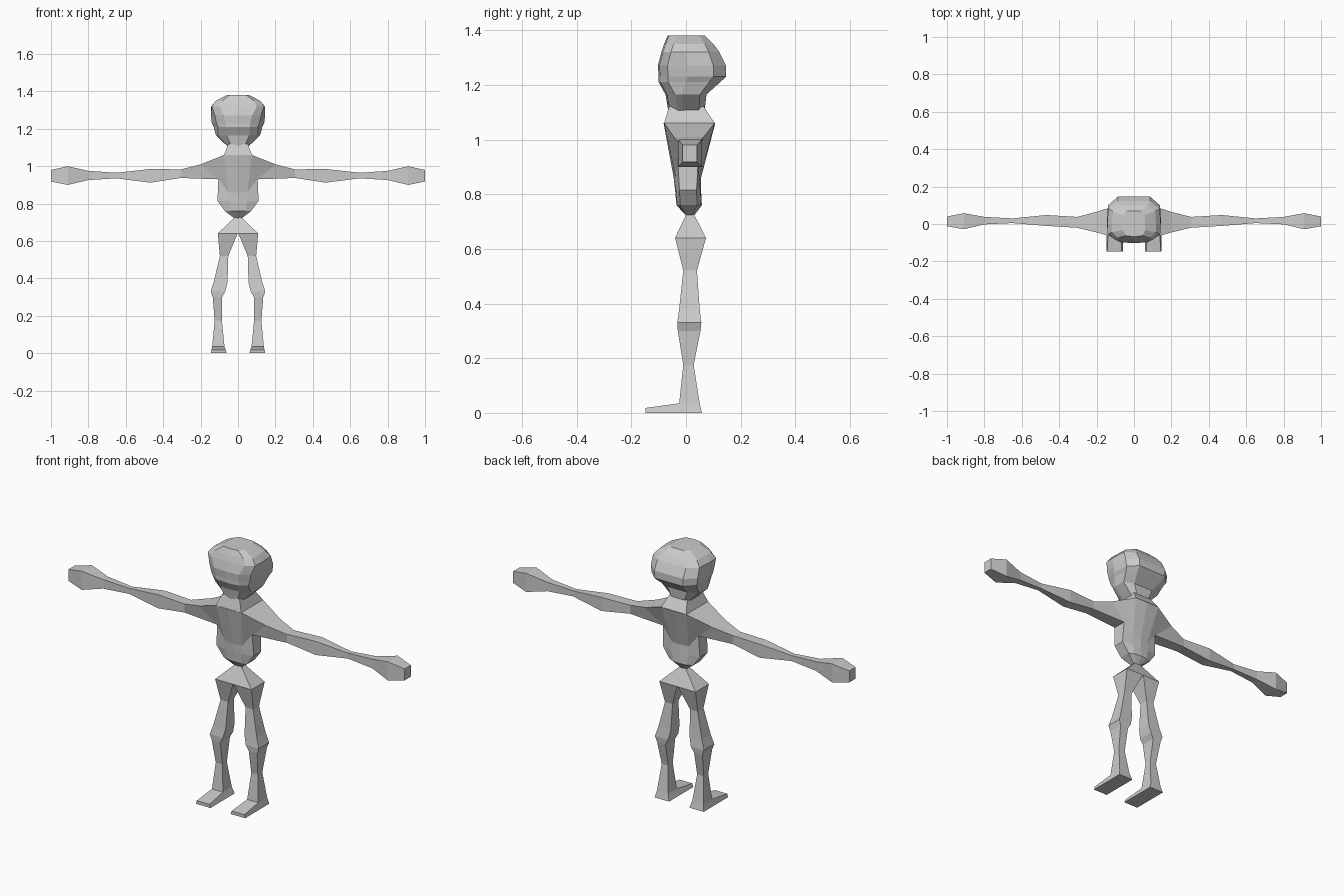
import bpy, bmesh

if "Cube" in bpy.data.objects:
    bpy.data.objects.remove(bpy.data.objects["Cube"])

grey = bpy.data.materials.new("plain grey")
grey.diffuse_color = (0.6, 0.6, 0.6, 1)
grey.use_nodes = True
grey.node_tree.nodes["Principled BSDF"].inputs["Base Color"].default_value = grey.diffuse_color


def loft(name, rings, cap_start=True, cap_end=True, mirror=False):
    """Skin matching point rings; coincident points are shared."""
    bm = bmesh.new()
    seen, used = {}, set()

    def vert(p):
        k = tuple(round(c, 5) for c in p)
        if k not in seen:
            seen[k] = bm.verts.new(k)
        return seen[k]

    def face(points):
        vs = list(dict.fromkeys(vert(p) for p in points))
        if len(vs) > 2 and frozenset(vs) not in used:
            used.add(frozenset(vs))
            bm.faces.new(vs)

    for a, b in zip(rings, rings[1:]):
        for i in range(len(a)):
            j = (i + 1) % len(a)
            face((a[i], a[j], b[j], b[i]))
    if cap_start:
        face(rings[0][::-1])
    if cap_end:
        face(rings[-1])
    bmesh.ops.recalc_face_normals(bm, faces=bm.faces)
    me = bpy.data.meshes.new(name)
    bm.to_mesh(me)
    bm.free()
    me.materials.append(grey)
    ob = bpy.data.objects.new(name, me)
    bpy.context.collection.objects.link(ob)
    if mirror:
        ob.modifiers.new("mirror", 'MIRROR')
    return ob


def both(half):
    """Close a right-hand half outline (front to back) with its reflection."""
    return half + [(-x, y, z) for x, y, z in reversed(half)]


def flat_box(z, x0, x1, y0, y1):
    return [(x0, y0, z), (x1, y0, z), (x1, y1, z), (x0, y1, z)]


# Head: bulging back, flat face, recessed temples
def head_ring(z, w, face_w, yf, yb, temple, back_w):
    return both([(0, yf, z), (face_w, yf + .006, z), (w * temple, yf + .035, z),
                 (w, (yf + yb) / 2 - .015, z), (w * .96, yb * .68, z),
                 (back_w, yb, z), (0, yb, z)])


loft("head", [head_ring(*r) for r in (
    (1.105, .055, .035, -.065, .068, 1, .035),
    (1.165, .118, .06, -.075, .075, .9, .06),
    (1.21, .130, .065, -.10, .125, .82, .08),
    (1.23, .140, .065, -.10, .147, .82, .085),
    (1.27, .145, .075, -.103, .147, .85, .085),
    (1.32, .143, .10, -.09, .122, .98, .085),
    (1.35, .118, .085, -.08, .10, 1, .07),
    (1.38, .060, .045, -.068, .07, 1, .04))])

# Neck flaring into the collar
loft("neck", [flat_box(1.12, -.052, .052, -.062, .065),
              flat_box(1.06, -.075, .075, -.08, .105)])

# Torso: collar, shoulders, armpits, belly, waist
collar = [(0, -.082, 1.06), (.075, -.08, 1.06), (.075, -.08, 1.06),
          (.075, .105, 1.06), (.075, .105, 1.06), (0, .107, 1.06)]
shoulder = collar[:2] + [(.2, -.045, 1.01), (.2, .065, 1.01)] + collar[4:]
armpit = [(0, -.045, .86), (.05, -.038, .86), (.105, -.03, .93),
          (.105, .045, .93), (.05, .048, .86), (0, .055, .86)]


def belly(z, fx, sx, yf, yb):
    return both([(0, yf, z), (fx, yf + .003, z), (sx, yf * .6, z),
                 (sx, yb * .7, z), (fx, yb - .003, z), (0, yb, z)])


loft("torso", [both(collar), both(shoulder), both(armpit),
               belly(.815, .05, .11, -.04, .055),
               belly(.76, .04, .07, -.035, .058),
               belly(.722, .01, .02, 0, .03)], cap_start=False)

# Arms: slanted shoulder section, elbow, wrist, hand
arm = [[shoulder[2], shoulder[3], armpit[3], armpit[2]]]
for x, z0, z1, y0, y1 in ((.305, .937, .983, -.02, .038), (.47, .912, .985, -.01, .048),
                          (.65, .935, .965, .005, .03), (.80, .926, .975, -.002, .038),
                          (.91, .90, 1.0, -.028, .058), (1.0, .918, .98, -.012, .04)):
    arm.append([(x, y0, z1), (x, y1, z1), (x, y1, z0), (x, y0, z0)])
loft("arms", arm, cap_start=False, mirror=True)

# Pelvis
loft("pelvis", [flat_box(.725, -.02, .02, 0, .03),
                flat_box(.64, -.108, .108, -.04, .073)])

# Legs: hip, thigh, knee, shin, ankle, heel
loft("legs", [flat_box(*r) for r in (
    (.64, .002, .108, -.04, .073), (.52, .052, .097, -.01, .04),
    (.38, .056, .13, -.025, .05), (.33, .068, .146, -.032, .056),
    (.30, .085, .135, -.03, .053), (.175, .086, .125, -.01, .028),
    (.035, .072, .138, -.025, .05), (0, .06, .146, -.03, .058))], mirror=True)

# Toes: low wedge in front of the ankle
loft("feet", [[(.072, -.025, .035), (.138, -.025, .035), (.146, -.03, 0), (.06, -.03, 0)],
              [(.066, -.148, .018), (.142, -.148, .018), (.146, -.148, 0), (.06, -.148, 0)]],
     mirror=True)
